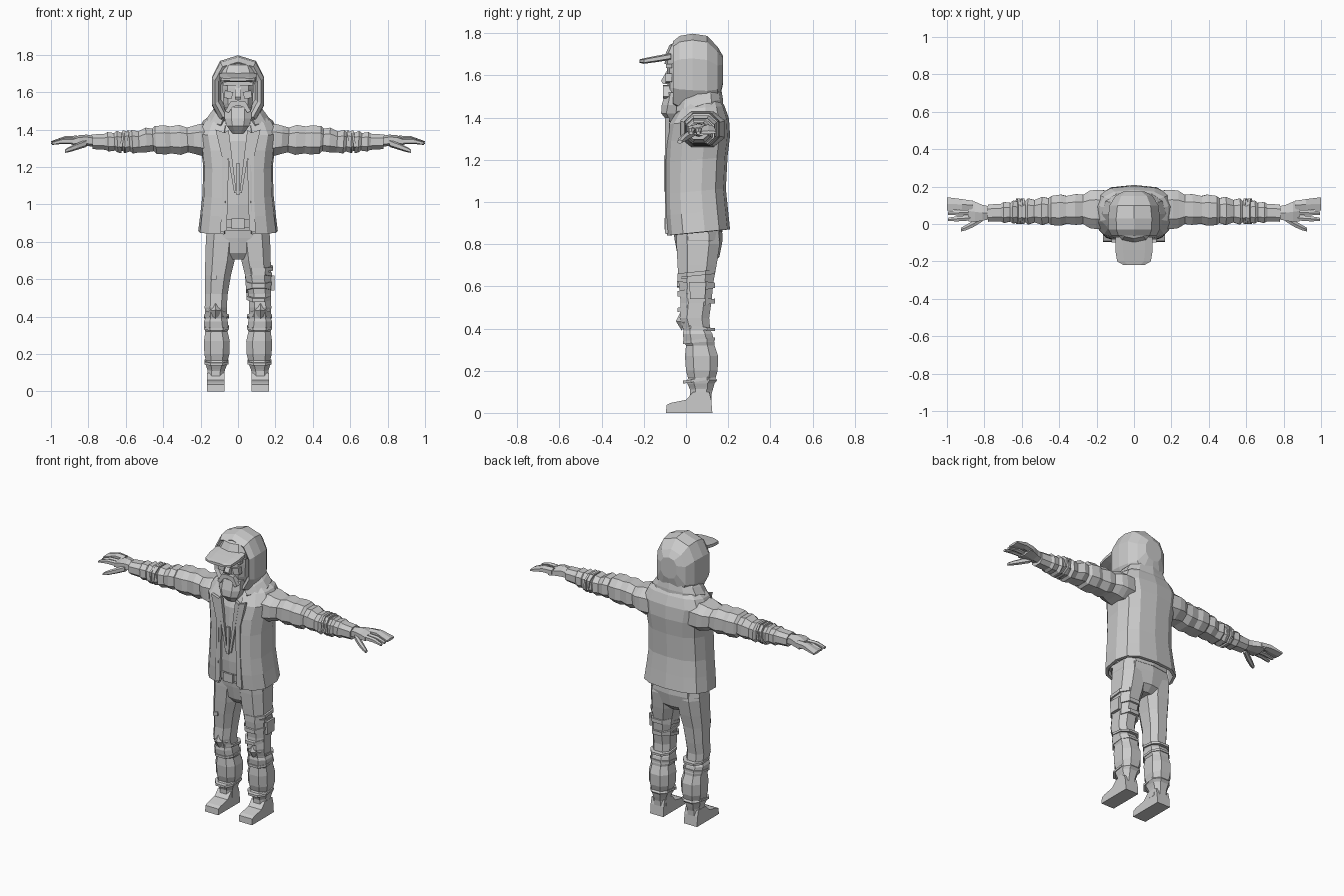
import bpy, bmesh, math
from mathutils import Vector

grey = bpy.data.materials.new("light_grey")
grey.diffuse_color = (0.6, 0.6, 0.6, 1)


def finish(name, bm, thick=0):
    bmesh.ops.recalc_face_normals(bm, faces=bm.faces)
    me = bpy.data.meshes.new(name)
    bm.to_mesh(me)
    bm.free()
    me.materials.append(grey)
    ob = bpy.data.objects.new(name, me)
    bpy.context.collection.objects.link(ob)
    if thick:
        mod = ob.modifiers.new("thickness", "SOLIDIFY")
        mod.thickness, mod.offset = thick, 0
    return ob


def loft(name, rings, axis="z", n=8, p=0.8, side=1, tilt=0, gap=None, thick=0):
    """Skin rings (t, c1, c2, r1, r2) along an axis; gap leaves the front open."""
    bm = bmesh.new()
    off = math.pi / n
    k = math.cos(off) ** p
    sp = lambda v: math.copysign(abs(v) ** p, v)
    rows = []
    for t, c1, c2, r1, r2 in rings:
        row = []
        for j in range(n):
            if gap:
                a = -math.pi / 2 + gap + j * (2 * math.pi - 2 * gap) / (n - 1)
                u, v = c1 + r1 * sp(math.cos(a)), c2 + r2 * sp(math.sin(a))
            else:
                a = off + 2 * math.pi * j / n
                u, v = c1 + r1 * sp(math.cos(a)) / k, c2 + r2 * sp(math.sin(a)) / k
            co = {"z": (u, v, t + tilt * (v - c2)), "x": (t + tilt * (v - c2), u, v),
                  "y": (u, t, v)}[axis]
            row.append(bm.verts.new((co[0] * side, co[1], co[2])))
        rows.append(row)
    for a, b in zip(rows, rows[1:]):
        for j in range(n - 1 if gap else n):
            m = (j + 1) % n
            bm.faces.new((a[j], a[m], b[m], b[j]))
    if not gap:
        bm.faces.new(rows[0])
        bm.faces.new(rows[-1])
    return finish(name, bm, thick)


def span(z, rx, yf, yb, cx=0):
    return (z, cx, (yf + yb) / 2, rx, (yb - yf) / 2)


def prism(name, pts, x0, x1):
    """Side profile of (y, z) points extruded between two x values."""
    bm = bmesh.new()
    a = [bm.verts.new((x0, y, z)) for y, z in pts]
    b = [bm.verts.new((x1, y, z)) for y, z in pts]
    for i in range(len(pts)):
        m = (i + 1) % len(pts)
        bm.faces.new((a[i], a[m], b[m], b[i]))
    bm.faces.new(a)
    bm.faces.new(b)
    return finish(name, bm)


def plate(name, pts, y, depth=0.012):
    """Front-facing flat piece from (x, z) points."""
    bm = bmesh.new()
    f = bm.faces.new([bm.verts.new((x, y, z)) for x, z in pts])
    r = bmesh.ops.extrude_face_region(bm, geom=[f])
    vs = [v for v in r["geom"] if isinstance(v, bmesh.types.BMVert)]
    bmesh.ops.translate(bm, verts=vs, vec=(0, depth, 0))
    return finish(name, bm)


# Torso: inner shirt, open jacket and hips
loft("shirt", [span(*r) for r in [
    (0.86, .165, -.075, .17), (1.0, .165, -.088, .16), (1.2, .165, -.088, .17),
    (1.34, .17, -.08, .18), (1.43, .15, -.045, .16), (1.5, .08, -.02, .12)]], n=10, p=.7)
loft("jacket", [span(*r) for r in [
    (.855, .205, -.085, .2), (.95, .193, -.093, .19), (1.05, .182, -.095, .18),
    (1.2, .178, -.095, .188), (1.3, .19, -.09, .2), (1.38, .21, -.075, .195),
    (1.44, .18, -.035, .175), (1.49, .11, -.01, .145)]],
    n=13, p=.72, tilt=.1, gap=.24, thick=.018)
loft("hips", [span(*r) for r in [
    (.705, .07, -.01, .12), (.74, .15, -.035, .155), (.82, .172, -.05, .17),
    (.9, .16, -.06, .165)]], n=10, p=.7)
loft("belt", [span(.875, .168, -.088, .165), span(.92, .168, -.094, .165)], n=10, p=.7)
plate("belt_buckle", [(-.035, .87), (.035, .87), (.035, .925), (-.035, .925)], -.103)
plate("zip", [(-.008, 1.05), (.008, 1.05), (.01, 1.22), (-.01, 1.22)], -.105, .02)

for s, tag in ((1, "left"), (-1, "right")):
    # Jacket opening edges and shirt collar
    plate(tag + "_lapel", [(s * x, z) for x, z in [
        (.06, .86), (.095, .85), (.085, 1.05), (.085, 1.25), (.12, 1.4), (.06, 1.38),
        (.05, 1.2)]], -.099, .02)
    plate(tag + "_collar_flap", [(s * x, z) for x, z in [
        (.008, 1.06), (.02, 1.06), (.075, 1.38), (.05, 1.4)]], -.1, .02)

    # Sleeve with gathered folds: (x, depth radius, height radius)
    sleeve = [(.13, .1, .085), (.2, .105, .085), (.235, .1, .075), (.27, .078, .066),
              (.31, .082, .08), (.36, .074, .072), (.39, .083, .078), (.44, .078, .074),
              (.455, .066, .06), (.49, .075, .066), (.53, .06, .056), (.565, .07, .063),
              (.58, .056, .051), (.605, .066, .06), (.62, .054, .048), (.645, .062, .058),
              (.66, .05, .047), (.695, .056, .052), (.71, .047, .043), (.78, .046, .039)]
    loft(tag + "_sleeve", [(x, .078 - .02 * max(0, x - .3) / .48, 1.345 - .01 * (x > .5),
                            a, b) for x, a, b in sleeve], "x", side=s, tilt=.06)
    for x in (.59, .615):
        loft(tag + "_arm_band", [(x, .067, 1.336, .068, .06), (x + .012, .067, 1.336, .068, .06)],
             "x", side=s, tilt=-.15)

    # Hand: palm, broad outer fingers, two slim fingers and thumb
    loft(tag + "_palm", [(.77, .06, 1.338, .034, .026), (.81, .06, 1.343, .042, .027),
                         (.85, .065, 1.343, .054, .024), (.885, .07, 1.335, .056, .018)],
         "x", n=6, side=s)
    loft(tag + "_outer_fingers", [(.86, .1, 1.345, .024, .02), (.92, .105, 1.348, .028, .017),
                                  (1, .107, 1.33, .036, .007)], "x", n=6, side=s)
    for y0, y1 in ((.062, .058), (.033, .024)):
        loft(tag + "_finger", [(.87, y0, 1.338, .014, .015), (.94, (y0 + y1) / 2, 1.338, .014, .013),
                               (.995, y1, 1.326, .009, .007)], "x", n=6, side=s)
    loft(tag + "_thumb", [(.81, .03, 1.328, .016, .018), (.86, .0, 1.31, .017, .016),
                          (.9, -.02, 1.295, .014, .013), (.925, -.03, 1.285, .01, .008)],
         "x", n=6, side=s)

    # Trouser leg: (height, inner x, outer x, front y, back y)
    leg = [(.085, .078, .155, .03, .12), (.12, .068, .165, .015, .13), (.14, .06, .172, .005, .135),
           (.155, .05, .175, .005, .148), (.165, .055, .172, .01, .14), (.2, .046, .18, 0, .15),
           (.27, .044, .182, -.005, .152), (.32, .056, .175, 0, .135), (.335, .05, .18, -.01, .135),
           (.375, .055, .183, -.015, .125), (.39, .058, .176, -.012, .115), (.45, .06, .178, -.03, .11),
           (.52, .055, .176, -.025, .12), (.62, .038, .176, -.035, .13), (.7, .018, .175, -.04, .145),
           (.8, .005, .172, -.045, .16), (.86, .005, .165, -.045, .15)]
    loft(tag + "_leg", [span(z, (b - a) / 2, f, k, (a + b) / 2) for z, a, b, f, k in leg],
         side=s, p=.78)
    for z, w, t in ((.335, .068, .12), (.395, .067, -.1), (.15, .064, .15)):
        loft(tag + "_trouser_fold", [span(z, w, -.015, .138, .115),
                                     span(z + .014, w, -.015, .138, .115)], side=s, tilt=t)
    # Raised diamond knee patch
    bm = bmesh.new()
    tip = bm.verts.new((s * .12, -.048, .435))
    rim = [bm.verts.new((s * x, y, z)) for x, y, z in
           [(.065, -.005, .43), (.12, -.02, .39), (.172, -.005, .43), (.12, -.025, .48)]]
    for i in range(4):
        bm.faces.new((tip, rim[i], rim[(i + 1) % 4]))
    bm.faces.new(rim)
    finish(tag + "_knee_patch", bm)

    # Boot: ankle and wedge-shaped foot
    prism(tag + "_foot", [(-.095, 0), (.125, 0), (.12, .06), (.11, .1), (.035, .1),
                          (.0, .062), (-.07, .048), (-.092, .038)], s * .073, s * .165)
    loft(tag + "_ankle", [span(.06, .046, .02, .12, .118), span(.14, .045, .02, .125, .118)], side=s)

# Thigh wraps and pouch on one leg, small clasp on the other
for z, w, t in ((.5, .064, .25), (.535, .066, -.2), (.575, .07, .2), (.61, .072, -.15), (.65, .076, .1)):
    loft("thigh_wrap", [span(z, w, -.04, .137, .11), span(z + .02, w, -.04, .137, .11)], tilt=t)
loft("thigh_pouch", [span(.54, .012, .02, .09, .182), span(.62, .014, .015, .095, .18)], n=4, p=.6)
plate("thigh_clasp", [(-.145, .595), (-.115, .6), (-.115, .625), (-.145, .62)], -.043, .03)

# Hood: arches from the recessed face opening to the back of the head
loft("hood", [(y, 0, (lo + hi) / 2, w, (hi - lo) / 2) for y, w, lo, hi in [
    (.0, .09, 1.5, 1.7), (-.05, .105, 1.47, 1.74), (-.062, .122, 1.45, 1.755),
    (-.03, .138, 1.43, 1.78), (.03, .14, 1.42, 1.79), (.1, .13, 1.42, 1.78),
    (.15, .1, 1.45, 1.73), (.175, .055, 1.56, 1.69)]], "y", n=10, p=.8)
loft("hood_collar", [span(1.42, .165, -.03, .165), span(1.455, .16, -.05, .165),
                     span(1.49, .135, -.045, .16), span(1.51, .115, -.03, .14)],
     n=11, p=.85, tilt=.3, gap=.5, thick=.02)

# Head and face
loft("head", [span(*r) for r in [
    (1.4, .05, -.04, .06), (1.48, .065, -.075, .06), (1.54, .078, -.085, .06),
    (1.62, .083, -.088, .06), (1.7, .08, -.085, .06)]], n=10)
prism("nose", [(-.08, 1.64), (-.118, 1.575), (-.11, 1.56), (-.08, 1.56)], -.016, .016)
plate("brow", [(-.08, 1.635), (.08, 1.635), (.082, 1.655), (-.082, 1.655)], -.096, .03)
for s in (1, -1):
    plate("moustache", [(0, 1.555), (s * .04, 1.55), (s * .068, 1.5), (s * .05, 1.49),
                        (s * .03, 1.52), (0, 1.53)], -.108, .04)
    plate("cheek", [(s * .025, 1.6), (s * .07, 1.61), (s * .075, 1.57), (s * .035, 1.565)], -.097, .03)
loft("beard", [span(*r) for r in [
    (1.38, .03, -.085, -.04), (1.42, .06, -.118, -.02), (1.46, .072, -.115, 0),
    (1.52, .07, -.098, .0)]], p=.8)

# Cap: crown peeking from the hood and flat brim
loft("cap_crown", [span(1.655, .092, -.098, .06), span(1.7, .095, -.095, .06),
                   span(1.745, .075, -.075, .06), span(1.76, .04, -.04, .05)], n=10)
loft("cap_brim", [(-.22, 0, 1.668, .055, .008), (-.2, 0, 1.668, .09, .013),
                  (-.14, 0, 1.678, .1, .015), (-.07, 0, 1.69, .1, .016)], "y", n=8, p=.6)
